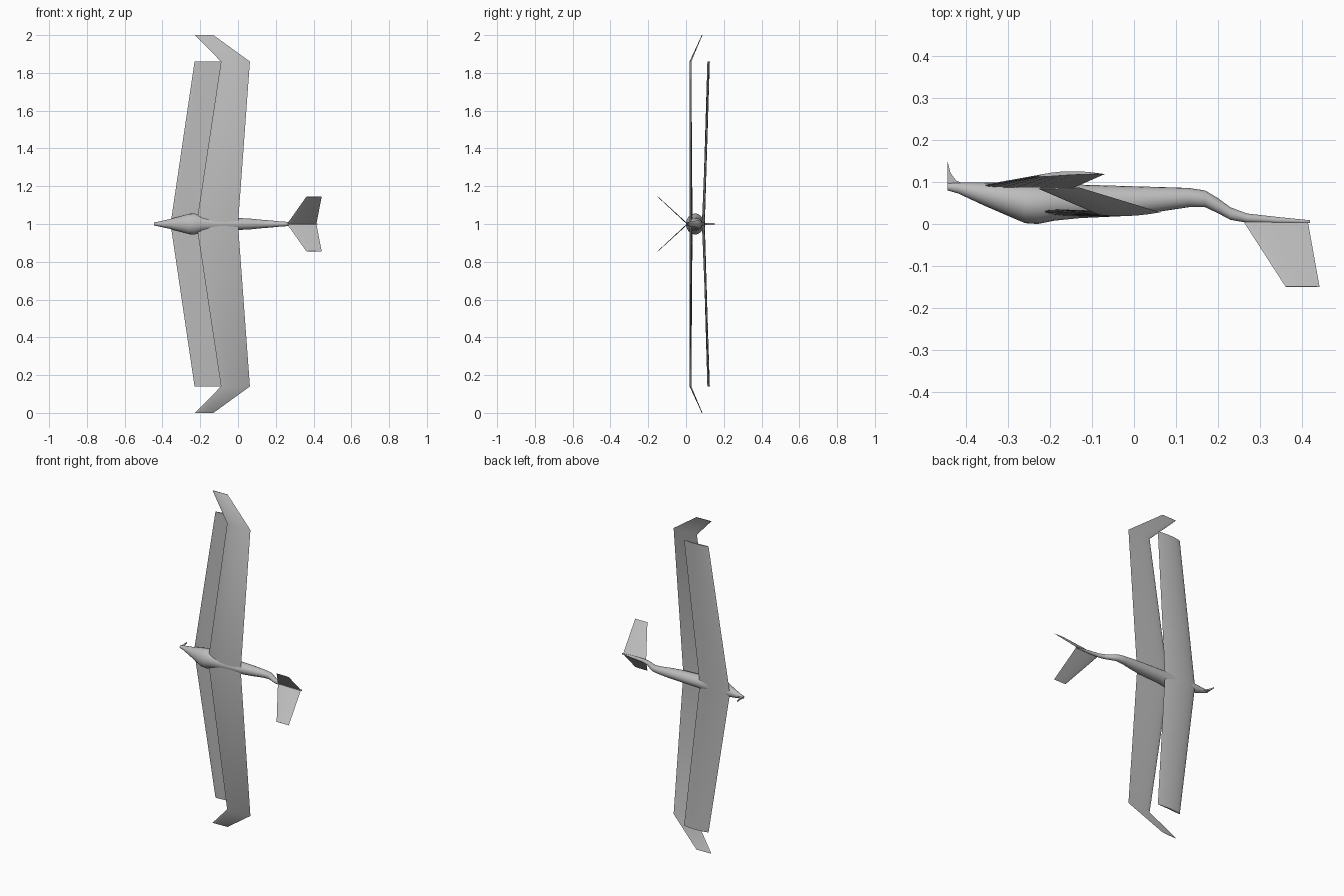
import bpy
import bmesh
import math
from mathutils import Vector

default_cube = bpy.data.objects.get("Cube")
if default_cube:
    bpy.data.objects.remove(default_cube, do_unlink=True)

MIDDLE = 1.0  # height of the symmetry plane

grey = bpy.data.materials.new("plain grey")
grey.use_nodes = True
grey.diffuse_color = (0.5, 0.5, 0.5, 1)
grey.node_tree.nodes["Principled BSDF"].inputs["Base Color"].default_value = grey.diffuse_color


def loft(name, rings, sharp_angle=35):
    """Skin a closed solid through rings of equal point count."""
    bm = bmesh.new()
    loops = [[bm.verts.new(point) for point in ring] for ring in rings]
    count = len(loops[0])
    for first, second in zip(loops, loops[1:]):
        for i in range(count):
            j = (i + 1) % count
            bm.faces.new((first[i], first[j], second[j], second[i]))
    bm.faces.new(loops[0])
    bm.faces.new(loops[-1])
    bmesh.ops.recalc_face_normals(bm, faces=bm.faces)
    mesh = bpy.data.meshes.new(name)
    bm.to_mesh(mesh)
    bm.free()
    mesh.materials.append(grey)
    obj = bpy.data.objects.new(name, mesh)
    bpy.context.collection.objects.link(obj)
    bpy.ops.object.select_all(action="DESELECT")
    obj.select_set(True)
    bpy.context.view_layer.objects.active = obj
    bpy.ops.object.shade_smooth_by_angle(angle=math.radians(sharp_angle))
    return obj


def airfoil(lead, trail, thickness, camber=0.0, normal=(0, 1, 0), steps=10):
    """Teardrop section between a leading and a trailing point."""
    lead, trail, normal = Vector(lead), Vector(trail), Vector(normal)

    def point(t, side):
        half = 3.0 * thickness * (0.3 * math.sqrt(t) - 0.13 * t - 0.17 * t * t)
        arch = 4 * camber * t * (1 - t)
        return lead.lerp(trail, t) + normal * (arch + side * half)

    spread = [(1 - math.cos(math.pi * i / steps)) / 2 for i in range(steps + 1)]
    upper = [point(t, 1) for t in spread]
    lower = [point(t, -1) for t in reversed(spread[1:-1])]
    return upper + lower


def mirrored_wing(name, stations):
    """Stations run from root to tip: span, leading xy, trailing xy, thickness, camber."""
    rings = []
    order = [(-1, s) for s in reversed(stations[1:])] + [(1, s) for s in stations]
    for side, (span, lead, trail, thickness, camber) in order:
        z = MIDDLE + side * span
        rings.append(airfoil((*lead, z), (*trail, z), thickness, camber))
    return loft(name, rings)


# Fuselage: x, low y, high y, half width
body_stations = [
    (-0.445, 0.08, 0.098, 0.007),
    (-0.42, 0.073, 0.099, 0.013),
    (-0.36, 0.045, 0.099, 0.026),
    (-0.3, 0.019, 0.098, 0.043),
    (-0.26, 0.002, 0.097, 0.054),
    (-0.23, 0.0, 0.096, 0.056),
    (-0.19, 0.008, 0.095, 0.045),
    (-0.13, 0.014, 0.094, 0.036),
    (0.0, 0.02, 0.09, 0.032),
    (0.07, 0.031, 0.088, 0.028),
    (0.13, 0.04, 0.086, 0.022),
    (0.17, 0.04, 0.08, 0.019),
    (0.2, 0.026, 0.062, 0.016),
    (0.23, 0.01, 0.04, 0.013),
    (0.27, 0.003, 0.025, 0.011),
    (0.34, 0.001, 0.017, 0.008),
    (0.42, 0.002, 0.009, 0.003),
]
body_rings = []
for x, low, high, half in body_stations:
    ring = []
    for i in range(20):
        a = math.tau * i / 20
        ring.append((x, (low + high) / 2 + (high - low) / 2 * math.cos(a),
                     MIDDLE + half * math.sin(a)))
    body_rings.append(ring)
loft("fuselage", body_rings, 50)

# Nose fin: thin swept blade under the nose
outline = [(-0.445, 0.085), (-0.445, 0.15), (-0.438, 0.122), (-0.425, 0.104), (-0.405, 0.095)]
loft("nose_fin", [[(x, y, MIDDLE + side * 0.004) for x, y in outline] for side in (-1, 1)])

# Main wing with swept winglets
mirrored_wing("main_wing", [
    (0, (-0.22, 0.03), (0.0, 0.026), 0.024, -0.003),
    (0.86, (-0.09, 0.025), (0.063, 0.028), 0.014, -0.003),
    (1.0, (-0.228, 0.084), (-0.13, 0.087), 0.004, 0),
])

# Second wing behind the main one
mirrored_wing("second_wing", [
    (0, (-0.357, 0.092), (-0.15, 0.084), 0.02, 0.004),
    (0.86, (-0.23, 0.114), (-0.07, 0.119), 0.014, 0.005),
])

# Splayed tail fins
for side, label in ((1, "upper"), (-1, "lower")):
    across = Vector((0, 1, side)).normalized()
    root = airfoil((0.26, 0.008, MIDDLE), (0.415, 0.006, MIDDLE), 0.008, normal=across)
    tip_z = MIDDLE + side * 0.145
    tip = airfoil((0.362, -0.15, tip_z), (0.443, -0.15, tip_z), 0.004, normal=across)
    loft(label + "_tail_fin", [root, tip])
